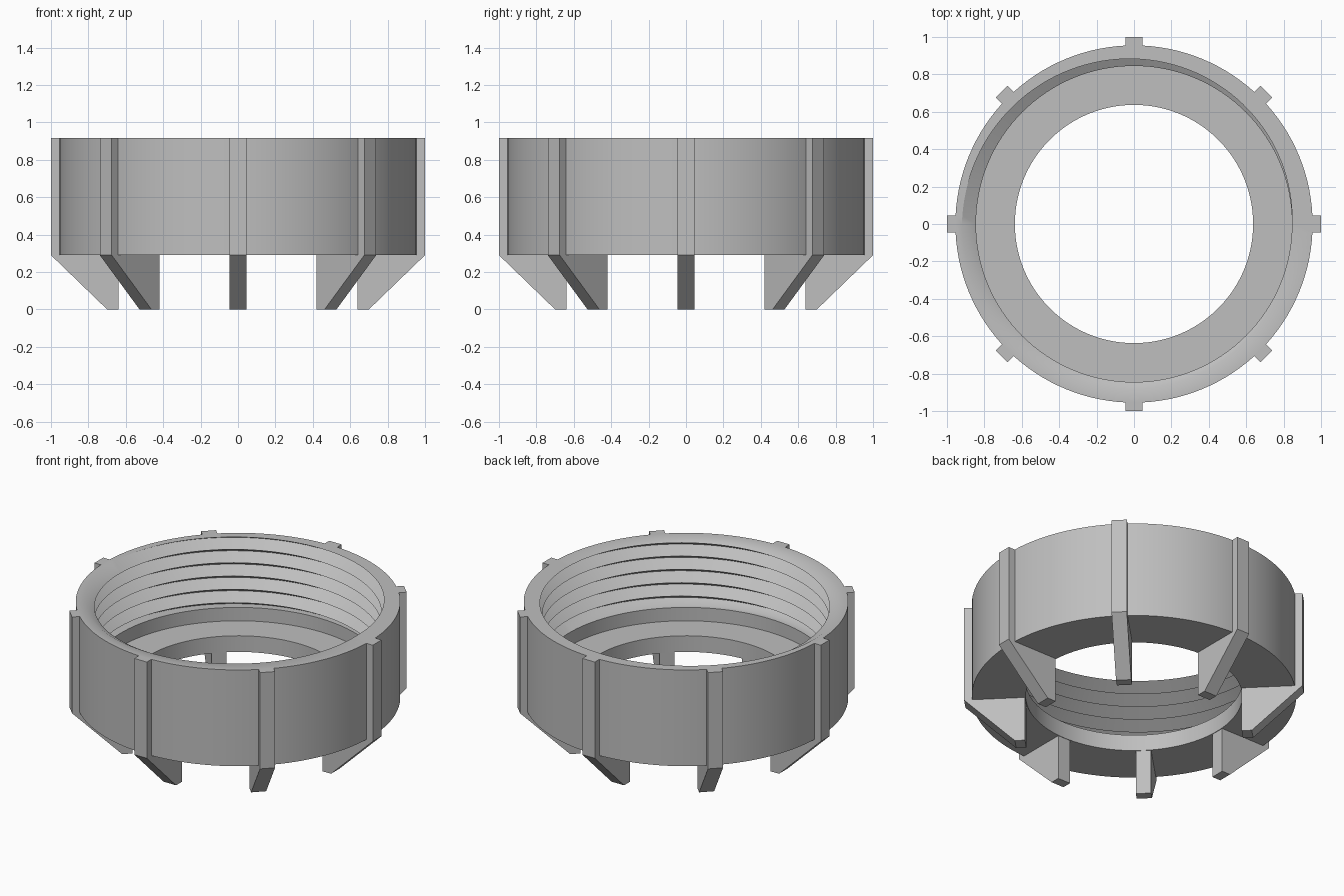
import bpy, bmesh
from math import sin, cos, pi, radians
from mathutils import Matrix

cube = bpy.data.objects.get("Cube")
if cube:
    bpy.data.objects.remove(cube, do_unlink=True)

# Main dimensions
TOP, BASE, FLOOR = 0.915, 0.29, 0.395
R_OUT, R_HOLE, R_CREST, R_ROOT = 0.955, 0.637, 0.845, 0.92
PITCH, TURNS, STEPS = 0.0866, 5, 128
THREAD_END = TOP - TURNS * PITCH

grey = bpy.data.materials.new("light grey plastic")
grey.use_nodes = True
grey.diffuse_color = (0.52, 0.52, 0.52, 1)
grey.node_tree.nodes["Principled BSDF"].inputs["Base Color"].default_value = grey.diffuse_color


def make_object(name, bm):
    bmesh.ops.recalc_face_normals(bm, faces=bm.faces)
    mesh = bpy.data.meshes.new(name)
    bm.to_mesh(mesh)
    bm.free()
    mesh.materials.append(grey)
    obj = bpy.data.objects.new(name, mesh)
    bpy.context.collection.objects.link(obj)
    return obj


def thread_radius(z, rise):
    """V-shaped thread: crest to root and back once per pitch."""
    t = ((TOP + rise - z) / PITCH) % 1
    return R_CREST + (R_ROOT - R_CREST) * (1 - abs(2 * t - 1))


def section(angle):
    """Closed ring cross-section at one angle, with the thread risen to match."""
    rise = PITCH * angle / (2 * pi)
    pts = [(R_HOLE, BASE), (R_OUT, BASE), (R_OUT, TOP)]
    for j in range(2 * TURNS + 3):
        z = TOP + rise - j * PITCH / 2
        z = min(TOP, max(THREAD_END, z))
        pts.append((thread_radius(z, rise), z))
    return pts + [(R_CREST, THREAD_END), (R_CREST, FLOOR), (R_HOLE, FLOOR)]


# Threaded ring with an inward floor flange
bm = bmesh.new()
columns = []
for i in range(STEPS + 1):
    a = 2 * pi * i / STEPS
    columns.append([bm.verts.new((r * cos(a), r * sin(a), z)) for r, z in section(a)])
for c, d in zip(columns, columns[1:]):
    for k in range(len(c)):
        n = (k + 1) % len(c)
        bm.faces.new((c[k], d[k], d[n], c[n]))
bmesh.ops.remove_doubles(bm, verts=bm.verts, dist=1e-5)
bmesh.ops.dissolve_degenerate(bm, edges=bm.edges, dist=1e-5)
ring = make_object("threaded_ring", bm)
bpy.ops.object.select_all(action='DESELECT')
ring.select_set(True)
bpy.context.view_layer.objects.active = ring
bpy.ops.object.shade_smooth_by_angle(angle=radians(32))

# Grip ribs that run down into tapered feet
RIB = [(1, TOP), (1, BASE), (0.70, 0), (0.64, 0), (0.64, 0.32), (0.95, 0.32), (0.95, TOP)]
HALF = 0.045
for i in range(8):
    bm = bmesh.new()
    face = bm.faces.new([bm.verts.new((r, -HALF, z)) for r, z in RIB])
    side = bmesh.ops.extrude_face_region(bm, geom=[face])
    moved = [v for v in side["geom"] if isinstance(v, bmesh.types.BMVert)]
    bmesh.ops.translate(bm, verts=moved, vec=(0, 2 * HALF, 0))
    bmesh.ops.transform(bm, matrix=Matrix.Rotation(i * pi / 4, 4, 'Z'), verts=bm.verts)
    make_object(f"rib_foot_{i + 1}", bm)
